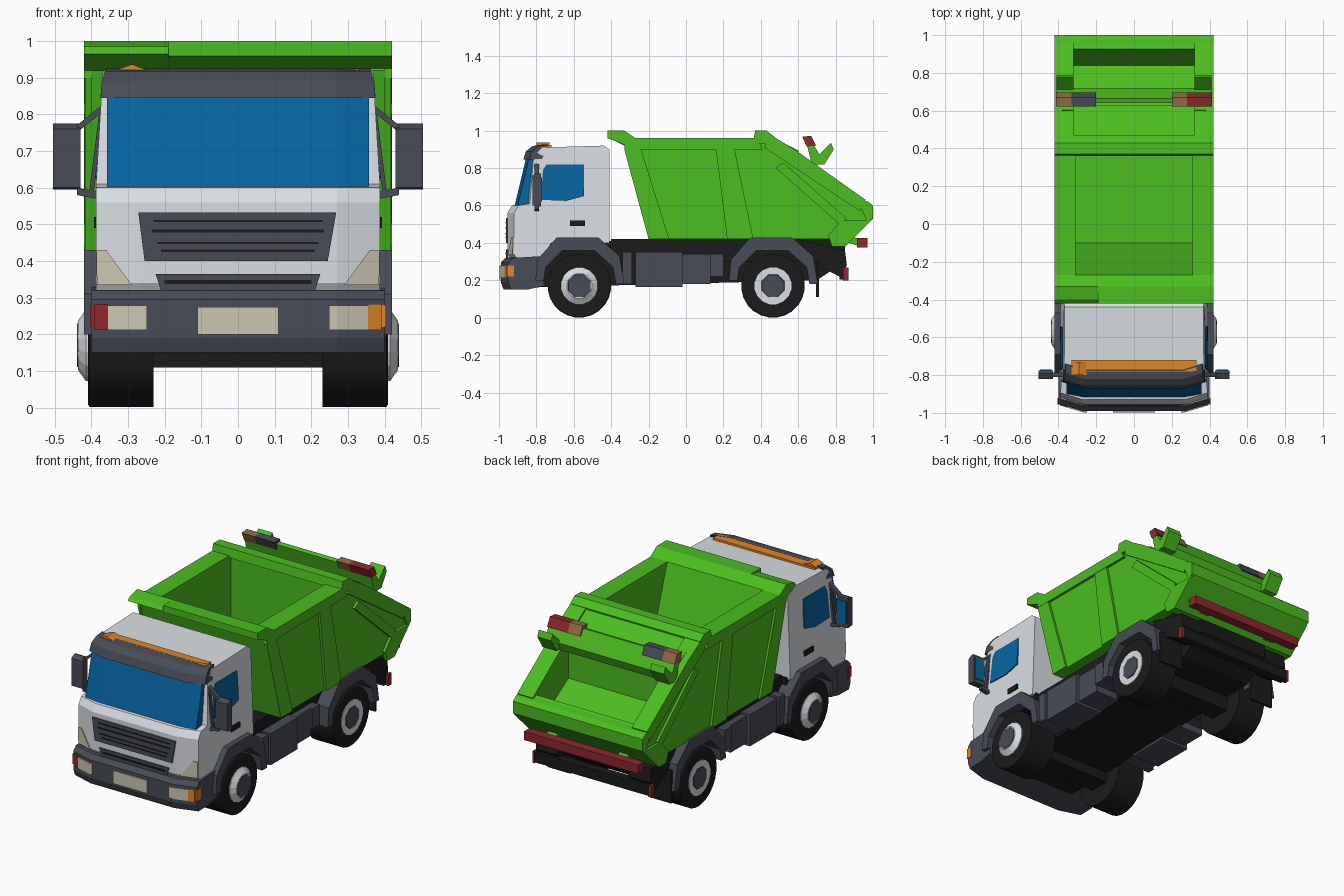
import bpy, bmesh, math
from mathutils import Vector

cube = bpy.data.objects.get("Cube")
if cube:
    bpy.data.objects.remove(cube, do_unlink=True)


def material(name, r, g, b):
    mat = bpy.data.materials.new(name)
    mat.use_nodes = True
    mat.diffuse_color = (r, g, b, 1)
    mat.node_tree.nodes["Principled BSDF"].inputs["Base Color"].default_value = (r, g, b, 1)
    return mat


green = material("body green", .07, .51, .014)
white = material("cab white", .7, .73, .76)
grey = material("trim grey", .065, .072, .093)
black = material("rubber black", .011, .011, .011)
blue = material("glass blue", .002, .13, .36)
cream = material("lamp cream", .6, .57, .45)
orange = material("signal orange", .73, .24, .021)
red = material("signal red", .27, .021, .026)
brown = material("lamp brown", .30, .15, .06)


def loft(name, rings, mat):
    """Skin a row of equal rings and cap both ends."""
    bm = bmesh.new()
    loops = [[bm.verts.new(p) for p in ring] for ring in rings]
    count = len(loops[0])
    for a, b in zip(loops, loops[1:]):
        for i in range(count):
            j = (i + 1) % count
            bm.faces.new((a[i], a[j], b[j], b[i]))
    bm.faces.new(loops[0])
    bm.faces.new(loops[-1])
    bmesh.ops.recalc_face_normals(bm, faces=bm.faces)
    mesh = bpy.data.meshes.new(name)
    bm.to_mesh(mesh)
    bm.free()
    mesh.materials.append(mat)
    obj = bpy.data.objects.new(name, mesh)
    bpy.context.collection.objects.link(obj)
    return obj


def prism(name, outline, xs, mat, shape=Vector):
    """Side outline (y, z) carried across the stations xs."""
    return loft(name, [[shape((x, y, z)) for y, z in outline] for x in xs], mat)


def pair(name, outline, inner, outer, mat):
    for s, side in ((1, "left"), (-1, "right")):
        prism(f"{name}_{side}", outline, (s * inner, s * outer), mat)


def rect(a, b, c, d):
    return [(a, c), (b, c), (b, d), (a, d)]


def nose(x):
    return max(0, abs(x) - .27) * .3


def half(z):
    return .388 - .06 * max(0, z - .6)


def swept(p):
    x, y, z = p
    return Vector((x * half(z) / half(0), y + (nose(x) if y < -.84 else 0), z))


def front_plate(name, outline, y, mat):
    """Thin panel (x, z) that follows the swept-back nose."""
    rings = [[Vector((x, y + nose(x) + d, z)) for x, z in outline] for d in (0, .009)]
    return loft(name, rings, mat)


def lathe(name, outline, cy, s, sides, mat):
    rings = []
    for x, r in outline:
        angles = [math.tau * (i + .5) / sides for i in range(sides)]
        rings.append([Vector((s * x, cy + r * math.cos(a), .17 + r * math.sin(a))) for a in angles])
    return loft(name, rings, mat)


def cut(target, outline, width):
    tool = prism("cutter", outline, (-width, width), green)
    tool.hide_render = True
    mod = target.modifiers.new("cavity", "BOOLEAN")
    mod.operation = "DIFFERENCE"
    mod.solver = "EXACT"
    mod.object = tool
    bpy.context.view_layer.objects.active = target
    bpy.ops.object.modifier_apply(modifier=mod.name)
    bpy.data.objects.remove(tool, do_unlink=True)


# Cab shell, windscreen, visor and roof lamp
prism("cab", [(-.93, .3), (-.955, .34), (-.955, .56), (-.93, .6), (-.87, .61), (-.815, .86),
              (-.77, .91), (-.44, .92), (-.41, .9), (-.41, .4), (-.72, .4), (-.78, .3)],
      (-.388, -.27, .27, .388), white, swept)
prism("windscreen", [(-.915, .603), (-.855, .855), (-.81, .855), (-.86, .603)],
      (-.358, -.27, .27, .358), blue, lambda p: Vector((p[0], p[1] + nose(p[0]) * .6, p[2])))
prism("sun_visor", [(-.87, .845), (-.855, .89), (-.82, .918), (-.77, .925), (-.8, .85)],
      (-.375, -.27, .27, .375), grey,
      lambda p: Vector((p[0] * (1 - max(0, p[2] - .88) * .8), p[1] + nose(p[0]), p[2])))
prism("roof_lamp", [(-.79, .91), (-.78, .924), (-.72, .923), (-.72, .91)], (-.33, .33), orange)
loft("beacon", [[Vector((x, y, z)) for x, z in ((-.33, .922), (-.29, .937), (-.25, .922))]
                for y in (-.8, -.73)], orange)

# Grille, lower slot and corner lamps
front_plate("grille_frame", [(-.255, .4), (.245, .4), (.268, .532), (-.272, .532)], -.962, grey)
for low, high, w in ((.506, .512, .23), (.478, .486, .235), (.446, .452, .22), (.425, .431, .21)):
    front_plate("grille_slot", rect(-w, w, low, high), -.965, black)
front_plate("lower_grille", [(-.21, .318), (.21, .318), (.225, .365), (-.225, .365)], -.962, grey)
front_plate("lower_slot", rect(-.2, .2, .337, .348), -.965, black)
for s in (1, -1):
    front_plate("corner_lamp", [(s * .29, .335), (s * .385, .335), (s * .387, .43), (s * .36, .43)],
                -.961, cream)

# Bumper, number panel and lamps
prism("bumper", [(-.965, .32), (-.99, .295), (-.99, .19), (-.975, .15), (-.88, .152),
                 (-.76, .17), (-.75, .33)], (-.4, -.27, .27, .4), grey, lambda p: Vector(
                     (p[0], p[1] + (nose(p[0]) if p[1] < -.8 else 0), p[2])))
front_plate("number_panel", rect(-.11, .11, .2, .275), -.997, cream)
for s, signal in ((1, orange), (-1, red)):
    front_plate("headlamp", rect(s * .27, s * .355, .212, .278), -.997, cream)
    front_plate("headlamp_inner", rect(s * .248, s * .27, .212, .278), -.997, cream)
    front_plate("turn_lamp", rect(s * .355, s * .392, .212, .282), -.997, signal)
    prism("turn_lamp_side", rect(-.955, -.92, .22, .28), (s * .39, s * .404), signal)

# Doors and mirrors
for s in (1, -1):
    window = [(-.775, .63), (-.765, .79), (-.745, .82), (-.545, .82), (-.545, .65), (-.64, .625)]
    loft("side_window", [[Vector((s * (half(z) + d), y, z)) for y, z in window]
                         for d in (-.004, .003)], blue)
    prism("door_handle", rect(-.62, -.54, .49, .52), (s * .384, s * .393), black)
    prism("mirror", [(-.82, .6), (-.82, .76), (-.79, .775), (-.775, .77), (-.775, .595)],
          (s * .43, s * .505), grey)
    prism("mirror_glass", rect(-.776, -.77, .62, .75), (s * .437, s * .498), blue)
    for name, z_in, z_out in (("upper", .825, .76), ("lower", .575, .59)):
        loft(f"mirror_arm_{name}", [[Vector((s * x, y, z + dz)) for y, dz in rect(-.81, -.785, -.01, .01)]
                                    for x, z in ((.36, z_in), (.44, z_out))], grey)
    loft("mirror_stay", [[Vector((s * x, y, z)) for x, y in rect(a, a + .012, -.81, -.79)]
                         for a, z in ((.365, .82), (.395, .58))], grey)

# Chassis, axles and tool boxes
prism("chassis", [(-.9, .16), (-.9, .32), (-.4, .41), (.85, .41), (.85, .3), (.7, .2)],
      (-.23, .23), black)
prism("subframe", rect(-.4, .78, .3, .42), (-.34, .34), black)
prism("cab_floor", rect(-.76, -.4, .36, .41), (-.37, .37), black)
for cy in (-.57, .465):
    prism("axle", rect(cy - .06, cy + .06, .11, .24), (-.26, .26), black)
pair("tool_box", rect(-.27, -.02, .165, .35), .22, .4, grey)
pair("air_tank", rect(-.02, .13, .18, .34), .22, .38, grey)
pair("front_step", rect(-.34, -.29, .18, .35), .24, .4, grey)
pair("rear_step", rect(.13, .2, .22, .34), .24, .39, grey)
prism("rear_bar", rect(.82, .868, .205, .265), (-.37, .37), black)
pair("rear_bracket", [(.6, .42), (.85, .36), (.86, .28), (.82, .22), (.7, .28)], .23, .37, black)
pair("rear_lamp", rect(.84, .87, .2, .268), .37, .385, red)
pair("mud_flap", rect(.695, .71, .11, .3), .25, .4, black)

# Wheels with fenders
for cy, is_front in ((-.57, True), (.465, False)):
    arch = [(-.235, .2), (-.225, .31), (-.12, .43), (.1, .43), (.215, .33), (.24, .18),
            (.195, .18), (.18, .27), (.08, .36), (-.09, .36), (-.18, .27), (-.19, .2)]
    pair("fender", [(cy + y, z) for y, z in arch], .24, .42, grey)
    for s in (1, -1):
        tyre = lathe("tyre", [(.23, .17), (.405, .17), (.41, .162)], cy, s, 24, black)
        rim = [(.38, .1), (.415, .1), (.437, .068)] if is_front else [(.38, .1), (.414, .1)]
        lathe("rim", rim, cy, s, 16, white)
        hub = .432 if is_front else .41
        lathe("hub", [(hub, .068), (hub + .008, .063)], cy, s, 8, grey)
        bpy.ops.object.select_all(action="DESELECT")
        tyre.select_set(True)
        bpy.context.view_layer.objects.active = tyre
        bpy.ops.object.shade_smooth_by_angle(angle=math.radians(25))

# Hopper body with its open top and rear bucket
hopper = prism("hopper", [(-.33, .92), (-.3, .96), (.37, .96), (.44, .98), (.95, .62), (1, .6), (1, .53),
                          (.85, .38), (.8, .38), (.77, .42), (-.2, .42)], (-.405, .405), green)
cut(hopper, [(-.31, 1.1), (-.27, .96), (-.1, .46), (.38, .46), (.38, 1.1)], .31)
cut(hopper, [(.63, 1.1), (.63, .62), (.84, .49), (.93, .64), (.95, 1.1)], .32)

# Hopper lips and rails
prism("front_lip", [(-.42, .96), (-.42, 1), (-.33, 1), (-.27, .96), (-.33, .925)], (-.19, .42), green)
prism("front_flare", [(-.42, .965), (-.4, .985), (-.33, 1), (-.27, .96), (-.33, .92)],
      (-.42, -.19), green)
prism("cross_beam", [(.36, .95), (.37, 1), (.43, 1), (.47, .97), (.46, .93), (.4, .93)],
      (-.42, .42), green)
prism("rear_lip", [(.93, .63), (.975, .62), (1, .6), (1, .53), (.97, .51), (.93, .6)],
      (-.42, .42), green)
pair("top_rail", [(-.33, .9), (-.33, .96), (.38, .96), (.41, .9)], .4, .42, green)
pair("front_rib", [(-.33, .9), (-.24, .9), (-.09, .42), (-.2, .42)], .4, .418, green)
pair("middle_rib", [(.16, .9), (.26, .9), (.36, .42), (.22, .42)], .4, .418, green)
pair("slope_rail", [(.44, .985), (.58, .9), (.96, .63), (.93, .57), (.42, .91)], .32, .42, green)
pair("lift_ram", [(.48, .8), (.52, .83), (.86, .53), (.82, .5)], .4, .42, green)
pair("tail_plate", [(.78, .38), (.85, .38), (.99, .52), (.83, .52), (.76, .44)], .4, .42, green)
pair("hinge", [(.46, .965), (.6, .895), (.61, .85), (.46, .9)], .32, .38, green)

# Tail beam on brackets with marker lamps
prism("tail_beam", [(.64, .95), (.665, .957), (.72, .86), (.7, .81), (.67, .83)], (-.41, .41), green)
pair("beam_bracket", [(.69, .82), (.71, .87), (.775, .935), (.79, .9), (.74, .82)], .32, .41, green)
for a, b, mat in ((.28, .412, red), (.2, .28, brown), (-.33, -.2, grey), (-.412, -.33, brown)):
    prism("marker_lamp", [(.622, .968), (.67, .972), (.695, .92), (.645, .915)], (a, b), mat)

# Rear reflector bar
prism("reflector_bar", rect(.915, .97, .375, .425), (-.37, .37), red)
pair("reflector_mount", [(.87, .4), (.92, .385), (.92, .42), (.9, .43)], .2, .26, green)
